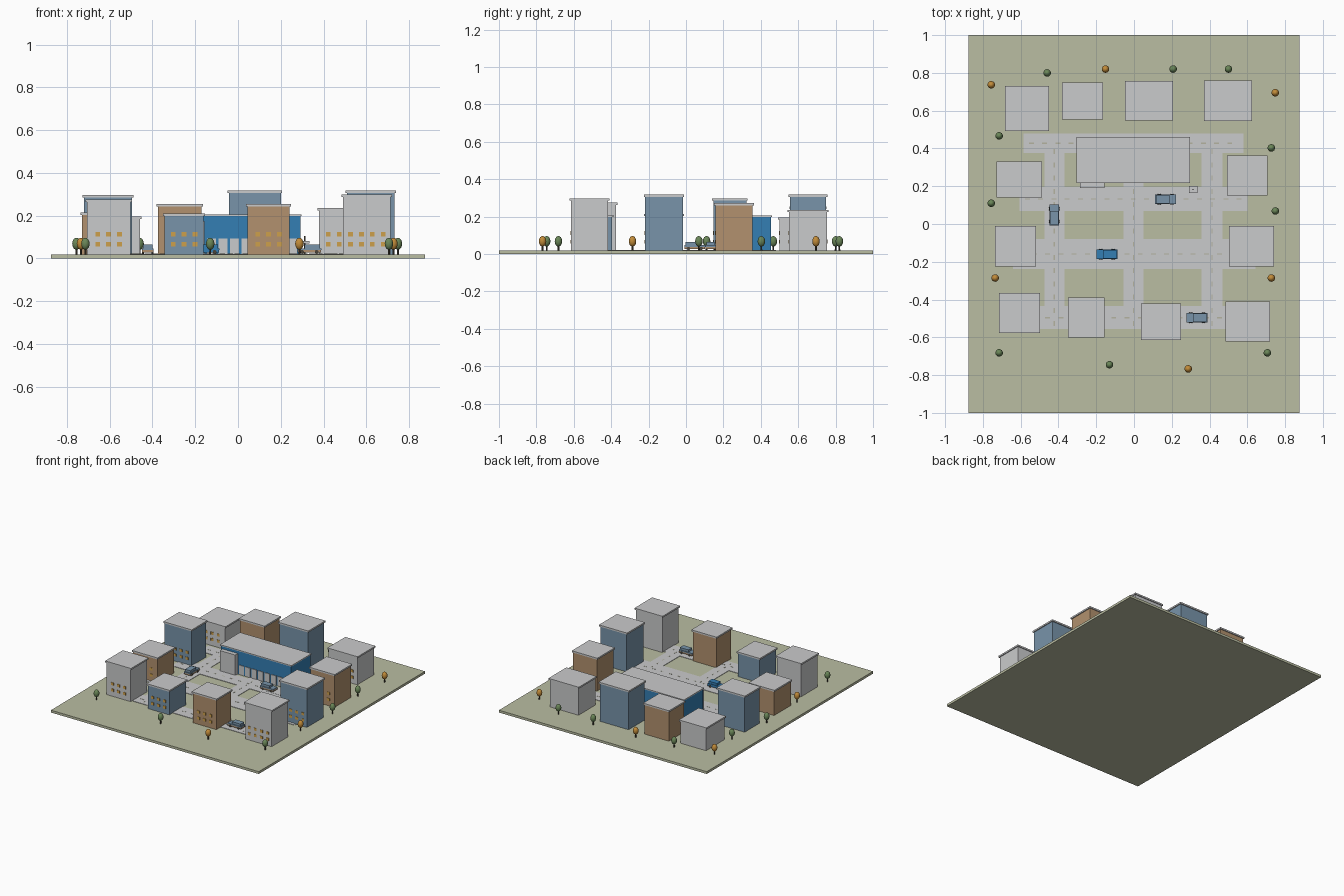
import bpy, bmesh, math
from mathutils import Matrix

if "Cube" in bpy.data.objects:
    bpy.data.objects.remove(bpy.data.objects["Cube"])

GROUND = 0.018
ROAD = 0.021


def mat(name, r, g, b):
    """Flat colour from 0-255 display values."""
    def lin(c):
        c /= 255
        return c / 12.92 if c <= 0.04045 else ((c + 0.055) / 1.055) ** 2.4
    m = bpy.data.materials.new(name)
    m.diffuse_color = (lin(r), lin(g), lin(b), 1)
    m.use_nodes = True
    m.node_tree.nodes["Principled BSDF"].inputs["Base Color"].default_value = m.diffuse_color
    return m


GRASS = mat("grass", 186, 189, 162)
GREY = mat("pale_grey", 202, 203, 204)
BROWN = mat("tan_brick", 178, 145, 110)
STEEL = mat("steel_blue", 120, 148, 170)
BLUE = mat("bright_blue", 52, 126, 180)
AMBER = mat("amber_window", 206, 160, 75)
GREEN = mat("green_leaf", 106, 134, 88)
ORANGE = mat("orange_leaf", 194, 140, 58)
DARK = mat("dark_trunk", 75, 68, 58)
DASH = mat("lane_dash", 180, 178, 160)


def finish(bm, name, material):
    me = bpy.data.meshes.new(name)
    bm.to_mesh(me)
    bm.free()
    me.materials.append(material)
    ob = bpy.data.objects.new(name, me)
    bpy.context.collection.objects.link(ob)
    return ob


def boxes(name, material, *extents):
    """One object of axis-aligned boxes given as x0, x1, y0, y1, z0, z1."""
    bm = bmesh.new()
    for x0, x1, y0, y1, z0, z1 in extents:
        m = Matrix.Translation(((x0 + x1) / 2, (y0 + y1) / 2, (z0 + z1) / 2)) \
            @ Matrix.Diagonal((x1 - x0, y1 - y0, z1 - z0, 1))
        bmesh.ops.create_cube(bm, size=1, matrix=m)
    return finish(bm, name, material)


# Ground slab
boxes("ground", GRASS, (-0.875, 0.875, -1, 1, 0, GROUND))

# Street grid: cross streets run full length, avenues are cut between them
streets = [(-0.586, 0.581, 0.375, 0.48), (-0.607, 0.60, 0.069, 0.197),
           (-0.64, 0.644, -0.239, -0.08), (-0.50, 0.52, -0.557, -0.435)]
avenues = [(-0.475, -0.369), (-0.056, 0.05), (0.358, 0.469)]
road_parts = [s + (0.01, ROAD) for s in streets]
for upper, lower in zip(streets, streets[1:]):
    road_parts += [a + (lower[3], upper[2], 0.01, ROAD) for a in avenues]
boxes("roads", GREY, *road_parts)

# Dashed centre lines
dashes = []
for x0, x1, y0, y1 in streets:
    y = (y0 + y1) / 2
    for i in range(int((x1 - x0) / 0.07)):
        x = x0 + 0.03 + i * 0.07
        dashes.append((x, x + 0.026, y - 0.003, y + 0.003, 0.015, ROAD + 0.001))
for a, b in avenues:
    x = (a + b) / 2
    for i in range(14):
        y = -0.54 + i * 0.07
        dashes.append((x - 0.003, x + 0.003, y, y + 0.026, 0.015, ROAD + 0.001))
boxes("lane_dashes", DASH, *dashes)


def building(name, x0, x1, y0, y1, top, wall):
    """Block with a slightly oversailing flat roof and two rows of front windows."""
    o = 0.007
    boxes(name + "_walls", wall, (x0 + o, x1 - o, y0 + o, y1 - o, 0.01, top - 0.01))
    boxes(name + "_roof", GREY, (x0, x1, y0, y1, top - 0.012, top))
    n = 4 if x1 - x0 > 0.235 else 3
    wins = []
    for i in range(n):
        cx = (x0 + x1) / 2 + (i - (n - 1) / 2) * 0.051
        for cz in (0.066, 0.113):
            wins.append((cx - 0.011, cx + 0.011, y0 + o - 0.003, y0 + o + 0.002,
                         cz - 0.010, cz + 0.010))
    boxes(name + "_windows", AMBER, *wins)


# Ring of city blocks
for args in [
    ("front_block_1", -0.714, -0.497, -0.578, -0.366, 0.275, GREY),
    ("front_block_2", -0.35, -0.155, -0.602, -0.388, 0.209, STEEL),
    ("front_block_3", 0.037, 0.249, -0.613, -0.42, 0.255, BROWN),
    ("front_block_4", 0.485, 0.721, -0.622, -0.41, 0.298, GREY),
    ("right_block_1", 0.504, 0.74, -0.225, -0.01, 0.318, STEEL),
    ("right_block_2", 0.493, 0.708, 0.151, 0.363, 0.272, BROWN),
    ("left_block_1", -0.737, -0.52, -0.225, -0.01, 0.214, BROWN),
    ("left_block_2", -0.727, -0.488, 0.14, 0.33, 0.297, STEEL),
    ("back_block_1", -0.682, -0.451, 0.493, 0.73, 0.196, GREY),
    ("back_block_2", -0.382, -0.164, 0.554, 0.75, 0.254, BROWN),
    ("back_block_3", -0.048, 0.207, 0.549, 0.756, 0.318, STEEL),
    ("back_block_4", 0.371, 0.626, 0.544, 0.761, 0.236, GREY),
]:
    building(*args)

# Central hall: blue body, flat roof, entrance block and shopfront panels
boxes("hall_body", BLUE, (-0.30, 0.292, 0.222, 0.455, 0.01, 0.198))
boxes("hall_roof", GREY, (-0.305, 0.297, 0.217, 0.46, 0.197, 0.205))
boxes("hall_entrance", GREY, (-0.286, -0.157, 0.19, 0.225, 0.01, 0.175))
boxes("hall_panels", GREY, *[(-0.145 + i * 0.054, -0.103 + i * 0.054, 0.217, 0.224, 0.02, 0.092)
                             for i in range(8)])

# Forecourt with a sign on a post
boxes("forecourt", GREY, (0.165, 0.315, 0.10, 0.165, 0.015, ROAD + 0.001))
boxes("sign_post", DARK, (0.309, 0.315, 0.179, 0.185, 0.015, 0.105))
boxes("sign_board", GREY, (0.29, 0.335, 0.165, 0.20, 0.07, 0.08))


def car(name, x, y, angle, paint, sill):
    """Car facing local -x: sill, body, cabin and four wheels."""
    place = Matrix.Translation((x, y, 0)) @ Matrix.Rotation(angle, 4, 'Z')
    parts = [
        boxes(name + "_sill", sill, (-0.055, 0.055, -0.026, 0.026, 0.028, 0.038)),
        boxes(name + "_body", paint, (-0.056, 0.056, -0.026, 0.026, 0.038, 0.047)),
        boxes(name + "_cabin", paint, (-0.022, 0.05, -0.022, 0.022, 0.047, 0.064)),
    ]
    bm = bmesh.new()
    for wx in (-0.034, 0.034):
        for wy in (-0.022, 0.022):
            m = Matrix.Translation((wx, wy, ROAD + 0.009)) @ Matrix.Rotation(math.pi / 2, 4, 'X')
            bmesh.ops.create_cone(bm, cap_ends=True, segments=12, radius1=0.009,
                                  radius2=0.009, depth=0.01, matrix=m)
    parts.append(finish(bm, name + "_wheels", DARK))
    for p in parts:
        p.matrix_world = place


car("forecourt_car", 0.167, 0.131, math.pi, STEEL, BROWN)
car("avenue_car", -0.422, 0.047, -math.pi / 2, STEEL, BROWN)
car("blue_car", -0.143, -0.16, 0, BLUE, BLUE)
car("front_street_car", 0.334, -0.496, 0, STEEL, BROWN)


def tree(name, x, y, leaf):
    """Thin trunk with a smooth egg-shaped crown."""
    bm = bmesh.new()
    bmesh.ops.create_cone(bm, cap_ends=True, segments=8, radius1=0.005, radius2=0.004,
                          depth=0.04, matrix=Matrix.Translation((x, y, 0.032)))
    finish(bm, name + "_trunk", DARK)
    bm = bmesh.new()
    bmesh.ops.create_uvsphere(bm, u_segments=14, v_segments=10, radius=1,
                              matrix=Matrix.Translation((x, y, 0.068))
                              @ Matrix.Diagonal((0.02, 0.02, 0.028, 1)))
    for f in bm.faces:
        f.smooth = True
    finish(bm, name + "_crown", leaf)


# Trees around the edge
green = [(-0.46, 0.80), (0.207, 0.82), (0.50, 0.82), (-0.714, 0.467), (-0.756, 0.11),
         (0.727, 0.403), (0.748, 0.069), (-0.714, -0.682), (-0.13, -0.745), (0.706, -0.682)]
orange = [(-0.756, 0.737), (-0.151, 0.82), (0.748, 0.695), (-0.735, -0.286),
          (0.727, -0.286), (0.287, -0.767)]
for i, (x, y) in enumerate(green):
    tree(f"green_tree_{i + 1}", x, y, GREEN)
for i, (x, y) in enumerate(orange):
    tree(f"autumn_tree_{i + 1}", x, y, ORANGE)
